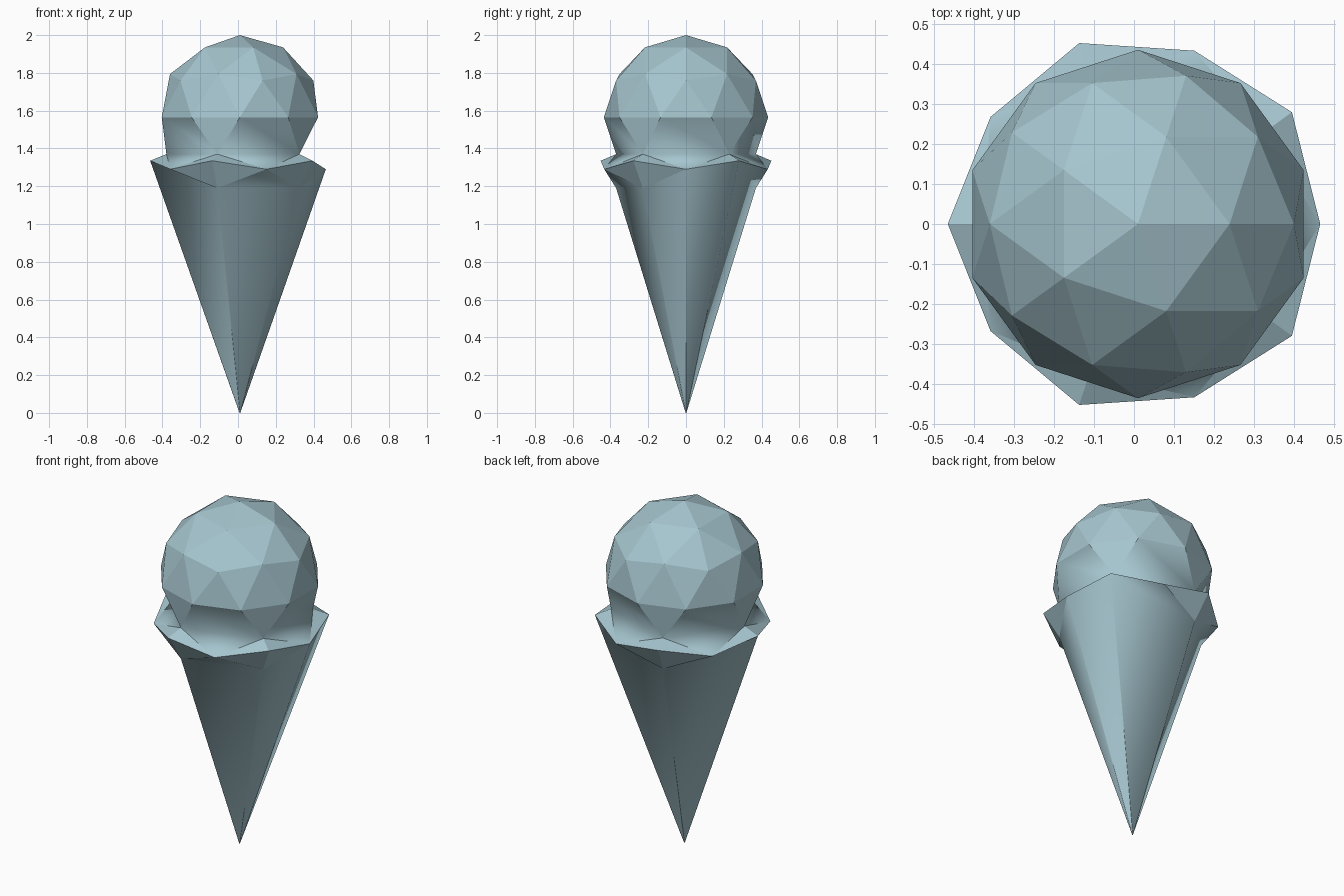
import bpy, bmesh, math

if "Cube" in bpy.data.objects:
    bpy.data.objects.remove(bpy.data.objects["Cube"])

CX, R, ZC = 0.01, 0.435, 1.565          # shared axis, scoop radius and centre height
mat = bpy.data.materials.new("pale blue grey")
mat.diffuse_color = (0.38, 0.56, 0.62, 1)
mat.use_nodes = True
mat.node_tree.nodes["Principled BSDF"].inputs["Base Color"].default_value = mat.diffuse_color


def pt(deg, r, z):
    a = math.radians(deg)
    return (CX + r * math.cos(a), r * math.sin(a), z)


def equator(deg): return pt(deg, R, ZC)
def neck(deg): return pt(deg, 0.389, 1.37)
def drip_high(deg): return pt(deg, 0.475, 1.335)
def drip_low(deg): return pt(deg, 0.455, 1.29)
def tuck(deg): return pt(deg, 0.389, 1.19)
def tip(deg): return pt(deg, 0.002, 0)


def build(name, tris, smooth=False):
    bm = bmesh.new()
    for t in tris:
        bm.faces.new([bm.verts.new(p) for p in t])
    bmesh.ops.remove_doubles(bm, verts=bm.verts, dist=0.0005)
    for f in bm.faces:
        f.smooth = smooth
    me = bpy.data.meshes.new(name)
    bm.to_mesh(me)
    bm.free()
    me.materials.append(mat)
    ob = bpy.data.objects.new(name, me)
    bpy.context.collection.objects.link(ob)


# Scoop: faceted upper half of a low-poly ball
bm = bmesh.new()
bmesh.ops.create_icosphere(bm, subdivisions=2, radius=R)
bmesh.ops.translate(bm, verts=bm.verts, vec=(CX, 0, ZC))
bmesh.ops.delete(bm, geom=[v for v in bm.verts if v.co.z < ZC - 0.05], context='VERTS')
top = [[v.co.copy() for v in f.verts] for f in bm.faces]
bm.free()
build("scoop", top)

under, necks, drip, cone = [], [], [], []
joined = (36, 180)                       # drip points that run straight down to the tip


def rim(a):
    return drip_high(a) if a in joined else tuck(a)


for k in range(5):
    a = 36 + 72 * k                      # direction of each neck point
    b = 36 + 72 * ((k + 1) % 5)
    m = a + 36
    # Pointed facets and hollow panels below the scoop
    under.append([neck(a), equator(a + 18), equator(a - 18)])
    necks.append([neck(a), neck(b), equator(a + 18)])
    necks.append([neck(b), equator(b - 18), equator(a + 18)])
    # Upper side of the drip skirt
    necks.append([drip_low(m), neck(b), neck(a)])
    drip.append([drip_high(a), drip_low(m), neck(a)])
    drip.append([drip_low(a - 36), drip_high(a), neck(a)])
    # Underside of the skirt
    if a not in joined:
        drip.append([drip_high(a), drip_low(a - 36), tuck(a)])
        drip.append([drip_low(m), drip_high(a), tuck(a)])
    # Cone: one side runs up to the skirt's edge, the others are tucked under it
    if m == 360:
        cone.append([rim(a), tip(a), tip(m), drip_low(m)])
        cone.append([drip_low(m), tip(m), tip(b), rim(b)])
    else:
        cone.append([rim(a), tip(a), tip(b), rim(b)])
        cone.append([rim(a), rim(b), drip_low(m)])

build("scoop_points", under)
build("scoop_neck", necks, smooth=True)
build("drip_skirt", drip)
build("cone", cone, smooth=True)
